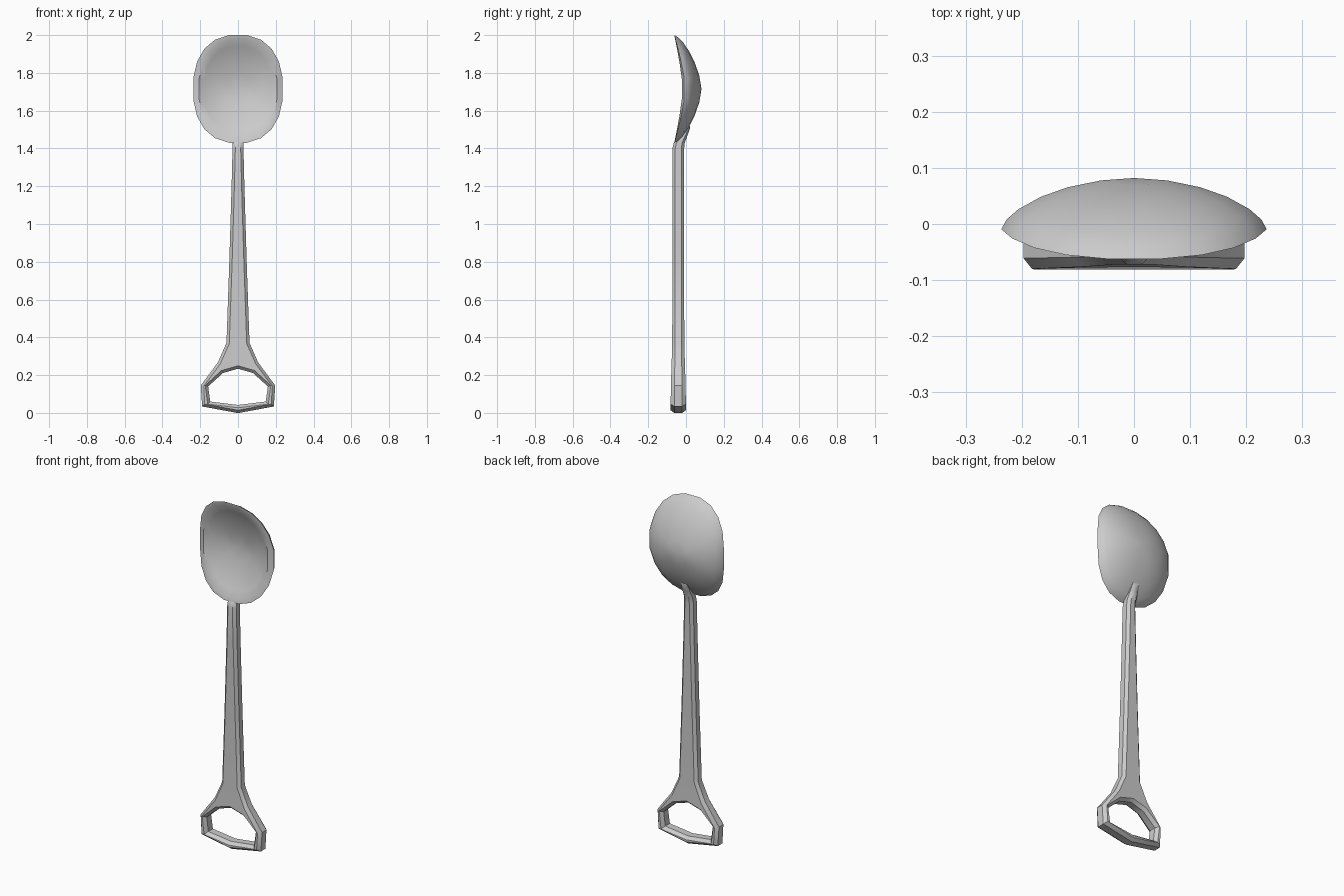
import bpy, bmesh, math

if "Cube" in bpy.data.objects:
    bpy.data.objects.remove(bpy.data.objects["Cube"])

SIDES, ZC, RX, RZ = 20, 1.715, 0.239, 0.288


def finish(obj):
    bpy.ops.object.select_all(action='DESELECT')
    obj.select_set(True)
    bpy.context.view_layer.objects.active = obj
    bpy.ops.object.shade_smooth_by_angle(angle=math.radians(35))


def link(name, bm):
    bmesh.ops.recalc_face_normals(bm, faces=bm.faces)
    me = bpy.data.meshes.new(name)
    bm.to_mesh(me)
    bm.free()
    obj = bpy.data.objects.new(name, me)
    bpy.context.collection.objects.link(obj)
    finish(obj)


def sgnpow(v, p):
    return math.copysign(abs(v) ** p, v)


# Spoon bowl: rings from the back pole, over the rim, to the inner pole
def bowl_ring(bm, rx, rz, y0, sag, depth, power, r):
    ring = []
    for i in range(SIDES):
        a = math.tau * (i + 0.5) / SIDES
        x = rx * r * sgnpow(math.cos(a), 0.86)
        z = rz * r * sgnpow(math.sin(a), 0.86)
        y = y0 - sag * abs(z / RZ) ** 1.4 + depth * max(0, 1 - r * r) ** power
        ring.append(bm.verts.new((x, y, ZC + z)))
    return ring


bm = bmesh.new()
back = (RX, RZ, -0.003, 0.06, 0.085, 0.63)
inner = (0.208, 0.268, -0.018, 0.045, 0.042, 0.9)
rings = [bowl_ring(bm, *back, r) for r in (0.25, 0.5, 0.7, 0.87, 0.96, 1.0)]
rings += [bowl_ring(bm, *inner, r) for r in (1.0, 0.85, 0.6, 0.3)]
for a, b in zip(rings, rings[1:]):
    for i in range(SIDES):
        j = (i + 1) % SIDES
        bm.faces.new((a[i], a[j], b[j], b[i]))
for ring, y in ((rings[0], 0.082), (rings[-1], 0.024)):
    pole = bm.verts.new((0, y, ZC))
    for i in range(SIDES):
        bm.faces.new((ring[i], ring[(i + 1) % SIDES], pole))
link("bowl", bm)


# Handle with looped grip: mirrored half outlines, filled and bevelled
def mirrored(half):
    return half + [(-x, z) for x, z in reversed(half) if x > 0]


outer = mirrored([(0, -0.001), (0.19, 0.034), (0.197, 0.145), (0.107, 0.267),
                  (0.061, 0.37), (0.046, 0.8), (0.034, 1.2), (0.029, 1.40),
                  (0.028, 1.43), (0.025, 1.475), (0.021, 1.52)])
hole = mirrored([(0, 0.042), (0.147, 0.06), (0.158, 0.14), (0.08, 0.211), (0, 0.234)])
BEV = 0.015
cu = bpy.data.curves.new("handle_profile", 'CURVE')
cu.dimensions = '2D'
cu.fill_mode = 'BOTH'
cu.extrude = 0.016
cu.bevel_depth = BEV
cu.bevel_resolution = 0
cu.offset = -BEV
for pts in (outer, hole):
    sp = cu.splines.new('POLY')
    sp.points.add(len(pts) - 1)
    for p, (x, z) in zip(sp.points, pts):
        p.co = (x, z, 0, 1)
    sp.use_cyclic_u = True
tmp = bpy.data.objects.new("handle_profile", cu)
bpy.context.collection.objects.link(tmp)
me = bpy.data.meshes.new_from_object(tmp.evaluated_get(bpy.context.evaluated_depsgraph_get()))
bpy.data.objects.remove(tmp)

bm = bmesh.new()
bm.from_mesh(me)
bmesh.ops.remove_doubles(bm, verts=bm.verts, dist=0.0005)
for v in bm.verts:
    x, z, d = v.co
    # Thicker at the grip, thinner and bent back where it meets the bowl
    k = 1.3 if z < 0.1 else 1.3 - 0.3 * min(1, (z - 0.1) / 0.3)
    t = max(0, min(1, (z - 1.42) / 0.1))
    v.co = (x, -0.041 - d * k * (1 - 0.6 * t) + 0.055 * t, z)
link("handle", bm)
